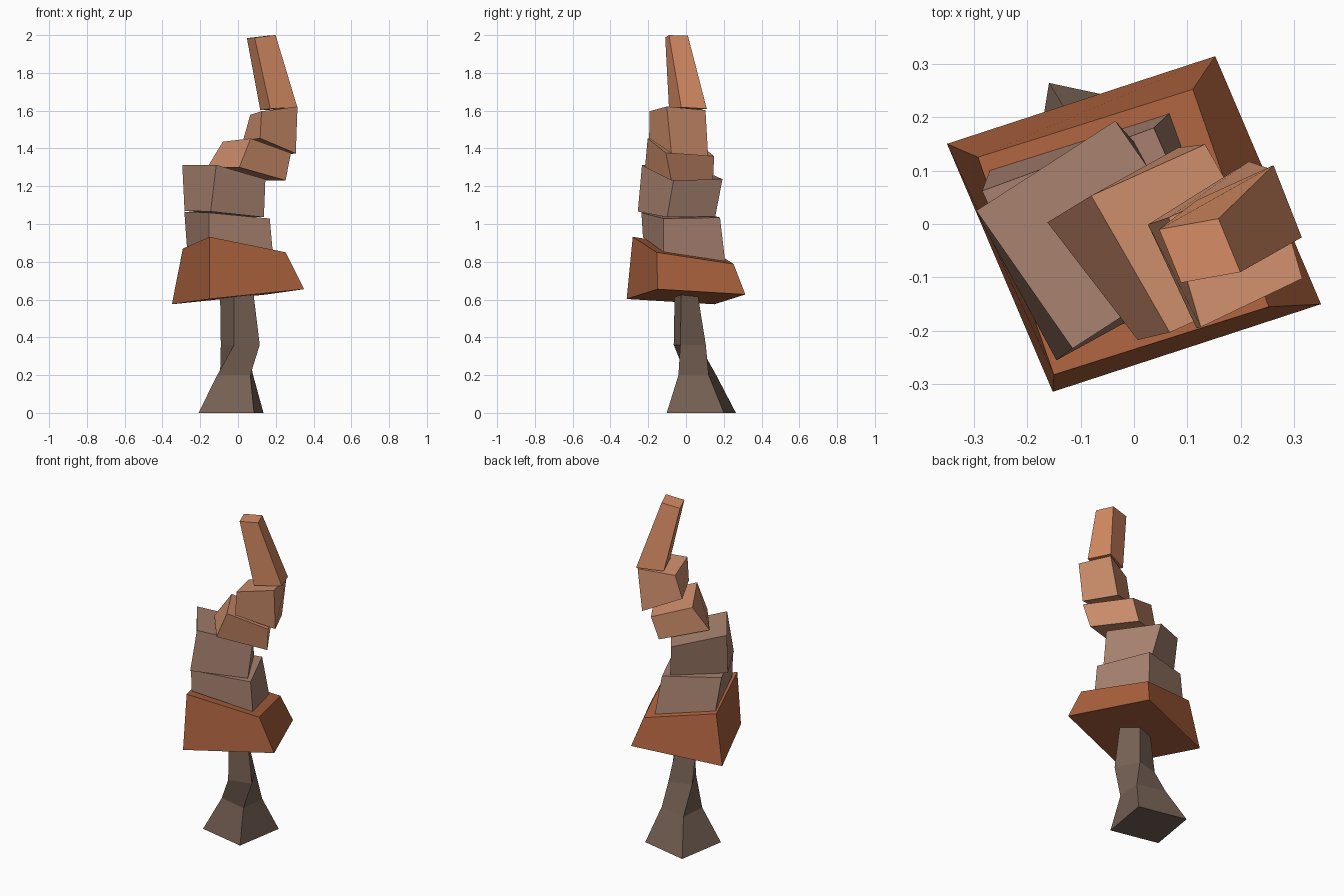
import bpy
import bmesh
from mathutils import Vector

default_cube = bpy.data.objects.get("Cube")
if default_cube:
    bpy.data.objects.remove(default_cube, do_unlink=True)


def make_material(name, red, green, blue):
    colour = (red, green, blue, 1.0)
    material = bpy.data.materials.new(name)
    material.use_nodes = True
    material.diffuse_color = colour
    shader = material.node_tree.nodes["Principled BSDF"]
    shader.inputs["Base Color"].default_value = colour
    shader.inputs["Roughness"].default_value = 0.9
    return material


def ring(centre, right, back):
    """Four-cornered section given by its centre and two half diagonals."""
    centre, right, back = Vector(centre), Vector(right), Vector(back)
    return [centre + right, centre + back, centre - right, centre - back]


def loft(name, material, *rings):
    """Closed four-sided solid through the sections, from bottom to top."""
    bm = bmesh.new()
    loops = [[bm.verts.new(corner) for corner in section] for section in rings]
    bm.faces.new(reversed(loops[0]))
    bm.faces.new(loops[-1])
    for low, high in zip(loops, loops[1:]):
        for i in range(4):
            j = (i + 1) % 4
            bm.faces.new((low[i], low[j], high[j], high[i]))
    bmesh.ops.recalc_face_normals(bm, faces=bm.faces[:])
    mesh = bpy.data.meshes.new(name)
    bm.to_mesh(mesh)
    bm.free()
    mesh.materials.append(material)
    part = bpy.data.objects.new(name, mesh)
    bpy.context.scene.collection.objects.link(part)
    return part


dark_bark = make_material("dark bark brown", 0.181, 0.119, 0.089)
rust = make_material("rust orange", 0.413, 0.122, 0.048)
clay = make_material("dusty clay", 0.386, 0.22, 0.159)
terracotta = make_material("pale terracotta", 0.604, 0.266, 0.147)
apricot = make_material("apricot", 0.679, 0.262, 0.127)

# Flared, twisting stem
loft("stem", dark_bark,
     ring((-0.037, 0.081, 0), (0.172, 0.12, 0), (-0.122, 0.183, 0)),
     ring((-0.015, 0.06, 0.2), (0.095, 0.06, 0), (-0.08, 0.1, 0)),
     ring((0.012, 0.02, 0.36), (0.033, 0.085, 0), (-0.103, 0.05, 0)),
     ring((-0.007, 0, 0.64), (0.013, 0.06, 0), (-0.088, 0.025, 0)))

# Wide tapered brim
loft("brim", rust,
     ring((0, 0, 0.615), (0.35, -0.15, 0.04), (0.152, 0.314, 0.012)),
     ring((-0.02, -0.015, 0.86), (0.272, -0.14, -0.01), (0.13, 0.267, -0.072)))

# Crooked stack of blocks
loft("lower_block", clay,
     ring((-0.043, -0.01, 0.862), (0.227, -0.11, -0.01), (0.11, 0.218, -0.068)),
     ring((-0.058, -0.028, 1.047), (0.226, -0.09, -0.018), (0.095, 0.208, -0.013)))
loft("second_block", clay,
     ring((-0.073, -0.05, 1.053), (0.21, -0.05, -0.017), (0.072, 0.205, -0.013)),
     ring((-0.075, -0.02, 1.275), (0.22, -0.045, -0.038), (0.04, 0.213, -0.038)))
loft("third_block", terracotta,
     ring((0.045, -0.037, 1.266), (0.207, -0.04, -0.035), (0.038, 0.18, -0.034)),
     ring((0.1, -0.027, 1.406), (0.18, -0.08, -0.03), (0.033, 0.176, -0.047)))
loft("upper_block", terracotta,
     ring((0.166, -0.039, 1.407), (0.14, -0.038, -0.033), (0.049, 0.156, -0.047)),
     ring((0.19, -0.045, 1.6), (0.125, -0.057, 0.022), (0.065, 0.148, 0.003)))

# Slender leaning tip
loft("tip", apricot,
     ring((0.216, 0.01, 1.61), (0.098, -0.035, 0.008), (0.045, 0.1, 0)),
     ring((0.123, -0.05, 1.992), (0.076, -0.04, 0.008), (0.035, 0.06, 0.005)))
